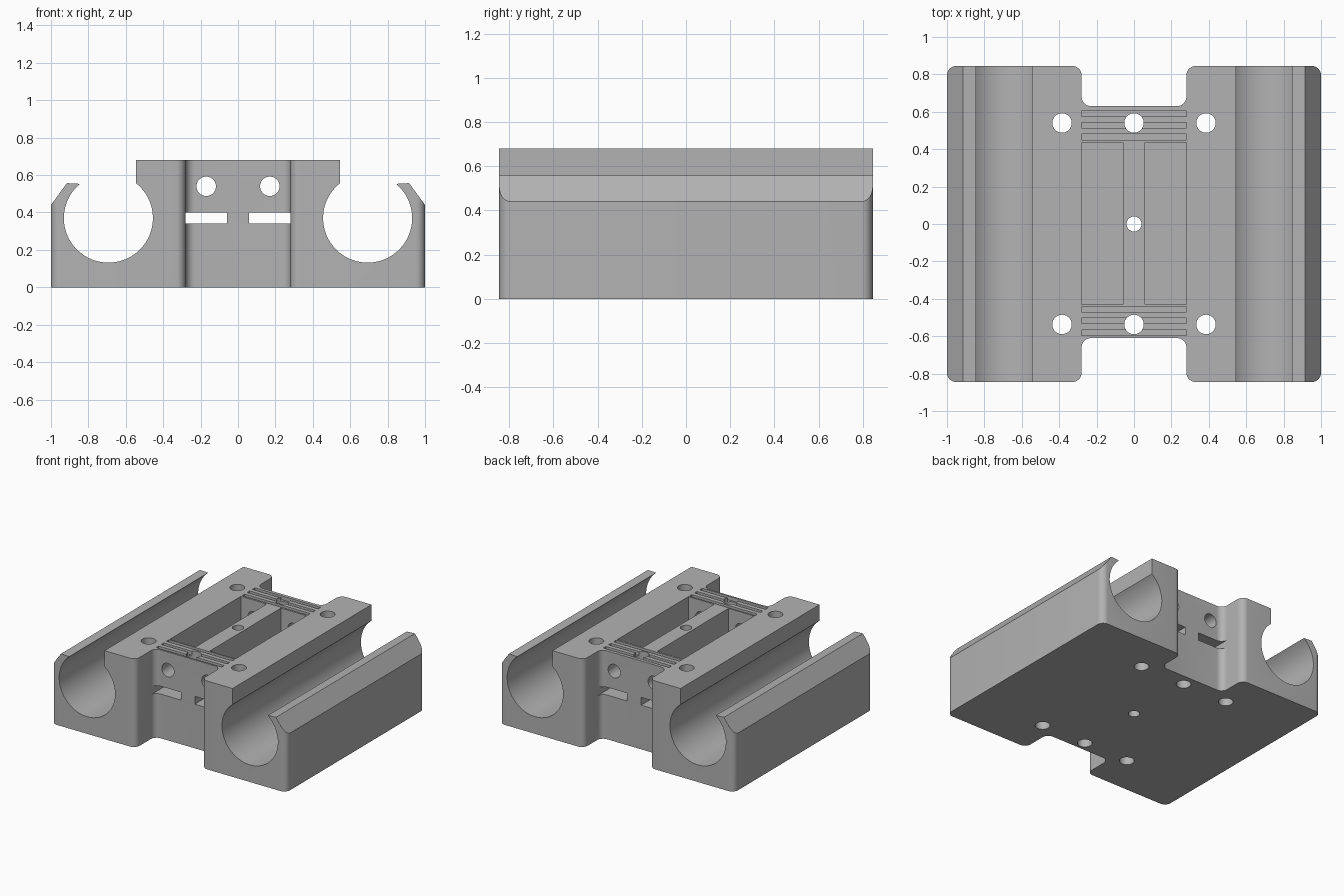
import bpy
import bmesh
import math
from mathutils import Vector

if "Cube" in bpy.data.objects:
    bpy.data.objects.remove(bpy.data.objects["Cube"], do_unlink=True)

HALF_Y, TOP = 0.845, 0.68
BORE_X, BORE_Z, BORE_R = 0.693, 0.37, 0.238

grey = bpy.data.materials.new("plain grey")
grey.use_nodes = True
grey.diffuse_color = (0.45, 0.45, 0.45, 1)
grey.node_tree.nodes["Principled BSDF"].inputs["Base Color"].default_value = (0.45, 0.45, 0.45, 1)


def prism(name, points, direction):
    """Extrude a closed ring of 3D points along a direction."""
    bm = bmesh.new()
    face = bm.faces.new([bm.verts.new(p) for p in points])
    ring = bmesh.ops.extrude_face_region(bm, geom=[face])["geom"]
    moved = [v for v in ring if isinstance(v, bmesh.types.BMVert)]
    bmesh.ops.translate(bm, verts=moved, vec=direction)
    bmesh.ops.recalc_face_normals(bm, faces=bm.faces)
    mesh = bpy.data.meshes.new(name)
    bm.to_mesh(mesh)
    bm.free()
    mesh.materials.append(grey)
    obj = bpy.data.objects.new(name, mesh)
    bpy.context.collection.objects.link(obj)
    return obj


def rounded(corners, radius, steps=8):
    """Fillet every right-angled corner of a plan outline."""
    out = []
    for i, c in enumerate(corners):
        c = Vector(c)
        a = (Vector(corners[i - 1]) - c).normalized()
        b = (Vector(corners[(i + 1) % len(corners)]) - c).normalized()
        centre = c + (a + b) * radius
        for k in range(steps + 1):
            t = math.pi / 2 * k / steps
            out.append(centre - radius * (b * math.cos(t) + a * math.sin(t)))
    return out


def box(name, x0, x1, y0, y1, z0, z1):
    ring = [(x0, y0, z0), (x1, y0, z0), (x1, y1, z0), (x0, y1, z0)]
    return prism(name, ring, (0, 0, z1 - z0))


def circle(radius, sides=40):
    for k in range(sides):
        a = math.tau * k / sides
        yield radius * math.cos(a), radius * math.sin(a)


# Main block: H-shaped plan with filleted upright edges
plan = [(-1, -HALF_Y), (-0.28, -HALF_Y), (-0.28, -0.61), (0.28, -0.61),
        (0.28, -HALF_Y), (1, -HALF_Y), (1, HALF_Y), (0.28, HALF_Y),
        (0.28, 0.63), (-0.28, 0.63), (-0.28, HALF_Y), (-1, HALF_Y)]
body = prism("bearing_carriage", [(p.x, p.y, 0) for p in rounded(plan, 0.05)], (0, 0, TOP))

cutters = []
for side in (-1, 1):
    # Bearing channel, open at the top, with the sloped outer lip
    start = math.acos((0.545 - BORE_X) / BORE_R)
    end = math.tau + math.acos((0.845 - BORE_X) / BORE_R)
    arc = [start + (end - start) * k / 64 for k in range(65)]
    profile = [(0.545, 0.8)]
    profile += [(BORE_X + BORE_R * math.cos(a), BORE_Z + BORE_R * math.sin(a)) for a in arc]
    profile += [(0.915, 0.557), (1.0, 0.44), (1.1, 0.302), (1.1, 0.8)]
    cutters.append(prism("channel_cutter", [(side * x, -1, z) for x, z in profile], (0, 2, 0)))

    # Long pocket, belt slot and round rod hole through the end walls
    x0, x1 = sorted((side * 0.06, side * 0.28))
    cutters.append(box("pocket_cutter", x0, x1, -0.43, 0.435, 0.34, 0.8))
    cutters.append(box("slot_cutter", x0, x1, -0.7, 0.7, 0.34, 0.4))
    ring = [(side * 0.17 + x, -0.7, 0.54 + z) for x, z in circle(0.052)]
    cutters.append(prism("rod_hole_cutter", ring, (0, 1.4, 0)))

# Shallow grooves across the end bridges
for y in (-0.582, -0.518, -0.455, 0.465, 0.527, 0.59):
    cutters.append(box("groove_cutter", -0.28, 0.28, y - 0.015, y + 0.015, 0.65, 0.8))

# Upright screw holes
holes = [(x, y, 0.052) for x in (-0.385, 0, 0.385) for y in (-0.537, 0.54)] + [(0, 0, 0.04)]
for hx, hy, r in holes:
    ring = [(hx + x, hy + y, -0.1) for x, y in circle(r)]
    cutters.append(prism("screw_hole_cutter", ring, (0, 0, 1)))

# Cut everything out of the block, then drop the cutters
bpy.ops.object.select_all(action="DESELECT")
bpy.context.view_layer.objects.active = body
body.select_set(True)
for cutter in cutters:
    cutter.hide_render = True
    mod = body.modifiers.new("cut", "BOOLEAN")
    mod.operation = "DIFFERENCE"
    mod.solver = "EXACT"
    mod.object = cutter
    bpy.ops.object.modifier_apply(modifier=mod.name)
    bpy.data.objects.remove(cutter, do_unlink=True)

bpy.ops.object.shade_smooth_by_angle(angle=math.radians(25))
